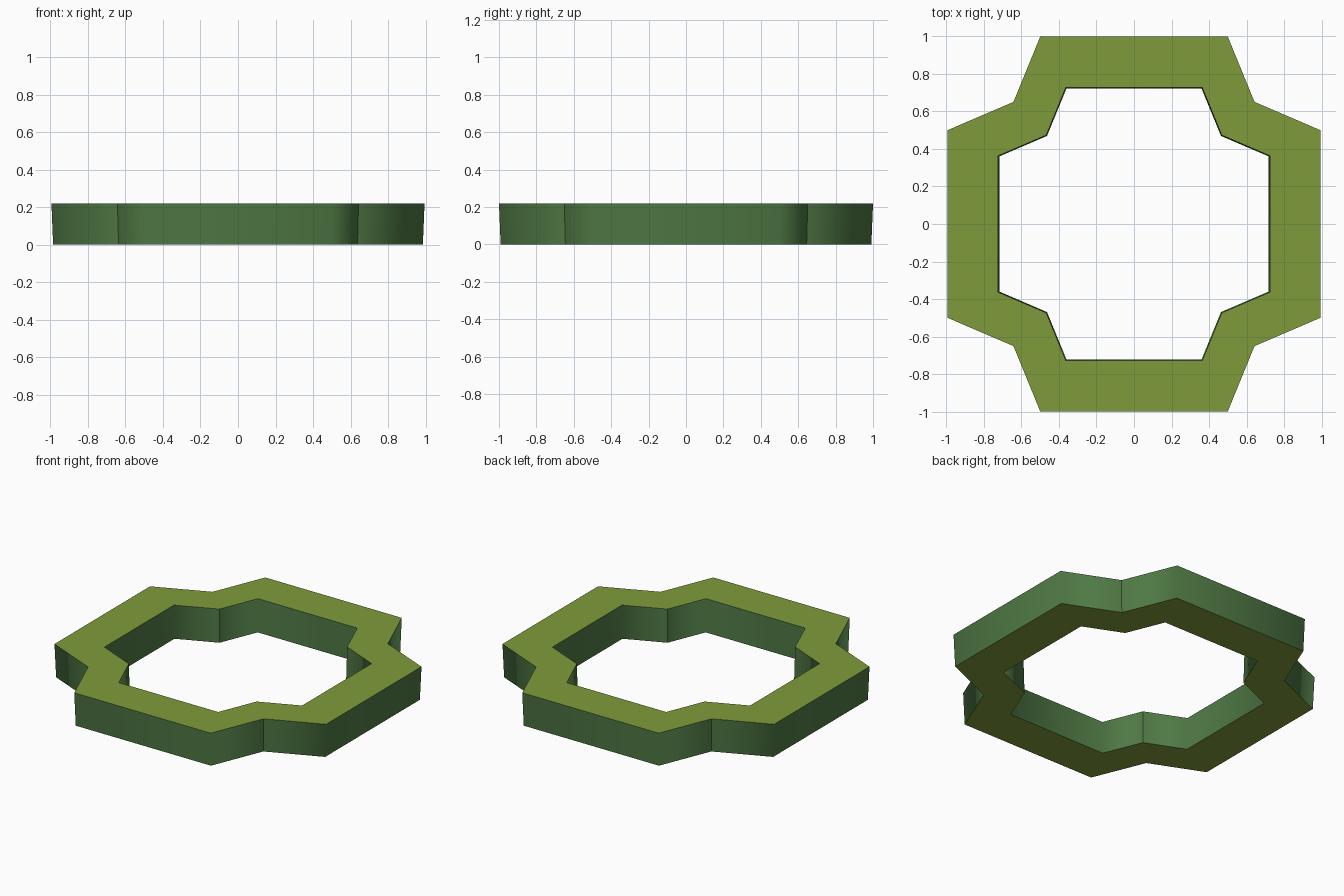
import bpy
import bmesh

if "Cube" in bpy.data.objects:
    bpy.data.objects.remove(bpy.data.objects["Cube"])

HEIGHT = 0.22
INNER = 0.728          # hole outline relative to outer outline
BOTTOM_SCALE = 0.991   # slight taper towards the base


def material(name, rgb):
    m = bpy.data.materials.new(name)
    m.diffuse_color = (*rgb, 1.0)
    m.use_nodes = True
    m.node_tree.nodes["Principled BSDF"].inputs["Base Color"].default_value = m.diffuse_color
    return m


# Cross-shaped outline: one corner, mirrored into four quadrants
q = [(0.995, 0.5), (0.643, 0.651), (0.5, 1.0)]
outline = (q + [(-x, y) for x, y in reversed(q)]
           + [(-x, -y) for x, y in q] + [(x, -y) for x, y in reversed(q)])
n = len(outline)

bm = bmesh.new()


def ring(scale, z):
    return [bm.verts.new((x * scale, y * scale, z)) for x, y in outline]


outer_top = ring(1.0, HEIGHT)
outer_bottom = ring(BOTTOM_SCALE, 0)
inner_top = ring(INNER, HEIGHT)
inner_bottom = ring(INNER * BOTTOM_SCALE, 0)


def bridge(a, b, mat, smooth):
    for i in range(n):
        j = (i + 1) % n
        f = bm.faces.new((a[i], a[j], b[j], b[i]))
        f.material_index = mat
        f.smooth = smooth


# Olive top and bottom, green walls
bridge(outer_top, inner_top, 0, False)
bridge(inner_bottom, outer_bottom, 0, False)
bridge(outer_bottom, outer_top, 1, True)
bridge(inner_top, inner_bottom, 1, True)
bmesh.ops.recalc_face_normals(bm, faces=bm.faces)

# Rims and notch corners are sharp, the lobe corners are shaded softly
for e in bm.edges:
    a, b = e.verts
    notch = abs(abs(a.co.x) - abs(a.co.y)) < 0.05
    e.smooth = abs(a.co.z - b.co.z) > 0.1 and not notch

mesh = bpy.data.meshes.new("cross_ring")
bm.to_mesh(mesh)
bm.free()
mesh.materials.append(material("olive green", (0.212, 0.330, 0.044)))
mesh.materials.append(material("dark leaf green", (0.078, 0.188, 0.058)))

frame = bpy.data.objects.new("cross_ring", mesh)
bpy.context.collection.objects.link(frame)
wn = frame.modifiers.new("weighted_normals", 'WEIGHTED_NORMAL')
wn.keep_sharp = True
